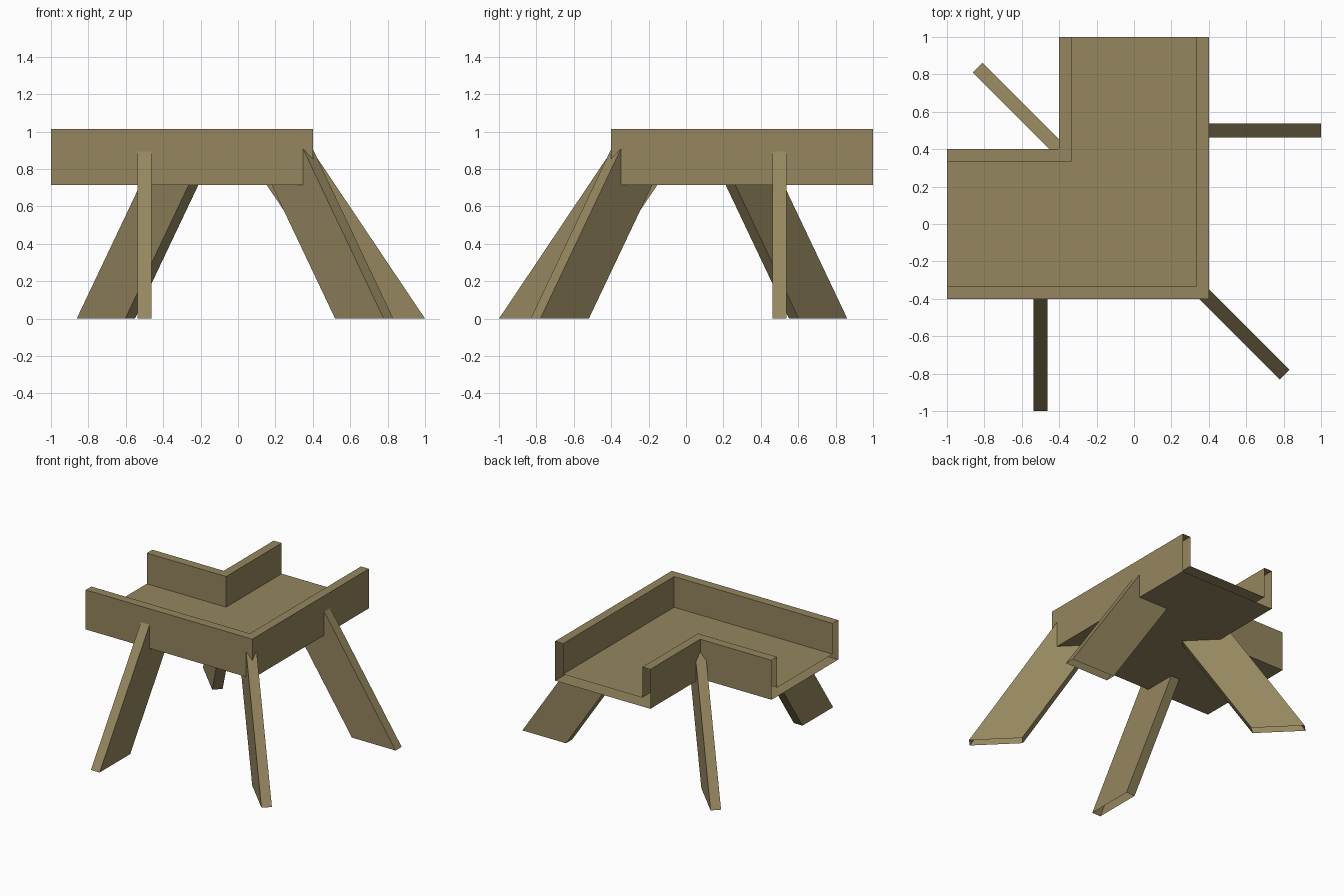
import bpy, bmesh, math
from mathutils import Matrix, Vector

if "Cube" in bpy.data.objects:
    bpy.data.objects.remove(bpy.data.objects["Cube"])

wood = bpy.data.materials.new("weathered wood")
wood.diffuse_color = (0.30, 0.24, 0.115, 1)
wood.use_nodes = True
wood.node_tree.nodes["Principled BSDF"].inputs["Base Color"].default_value = wood.diffuse_color


def finish(bm, name):
    bmesh.ops.recalc_face_normals(bm, faces=bm.faces)
    mesh = bpy.data.meshes.new(name)
    bm.to_mesh(mesh)
    bm.free()
    mesh.materials.append(wood)
    obj = bpy.data.objects.new(name, mesh)
    bpy.context.collection.objects.link(obj)
    return obj


# L-shaped trough: U profile (outward offset, height) swept around a mitred corner, ends open
OUT, INN = 0.40, 0.333
BOTTOM, FLOOR, TOP = 0.715, 0.782, 1.015
profile = [(OUT, BOTTOM), (OUT, TOP), (INN, TOP), (INN, FLOOR),
           (-INN, FLOOR), (-INN, TOP), (-OUT, TOP), (-OUT, BOTTOM)]
bm = bmesh.new()
stations = [[bm.verts.new(place(d, z)) for d, z in profile] for place in (
    lambda d, z: (-1, -d, z),
    lambda d, z: (d, -d, z),
    lambda d, z: (d, 1, z))]
n = len(profile)
for a, b in zip(stations, stations[1:]):
    for i in range(n):
        j = (i + 1) % n
        bm.faces.new((a[i], a[j], b[j], b[i]))
finish(bm, "trough")


# Slanted plank legs, open underneath, with the upper end hidden in the trough
SLOPE, DEPTH, WIDTH = 1.49, 0.367, 0.073


def leg(name, reach, wall, angle, origin=(0, 0, 0)):
    """reach: outer foot distance; wall: where the leg stops inside the wall."""
    hidden = 0.75
    outline = [(reach - DEPTH, 0), (reach, 0),
               (wall, (reach - wall) * SLOPE), (wall, hidden),
               (reach - DEPTH - hidden / SLOPE, hidden)]
    bm = bmesh.new()
    near = [bm.verts.new((r, -WIDTH / 2, z)) for r, z in outline]
    far = [bm.verts.new((r, WIDTH / 2, z)) for r, z in outline]
    bm.faces.new(near)
    bm.faces.new(far[::-1])
    for i in range(1, len(outline)):
        j = (i + 1) % len(outline)
        bm.faces.new((near[i], far[i], far[j], near[j]))
    move = Matrix.Translation(Vector(origin)) @ Matrix.Rotation(math.radians(angle), 4, 'Z')
    bmesh.ops.transform(bm, matrix=move, verts=bm.verts)
    finish(bm, name)


leg("right_leg", 1.0, 0.37, 0, (0, 0.5, 0))
leg("front_leg", 1.0, 0.37, -90, (-0.5, 0, 0))
leg("outer_corner_leg", 1.138, 0.51, -45)
leg("inner_corner_leg", 1.183, 0.54, 135)
